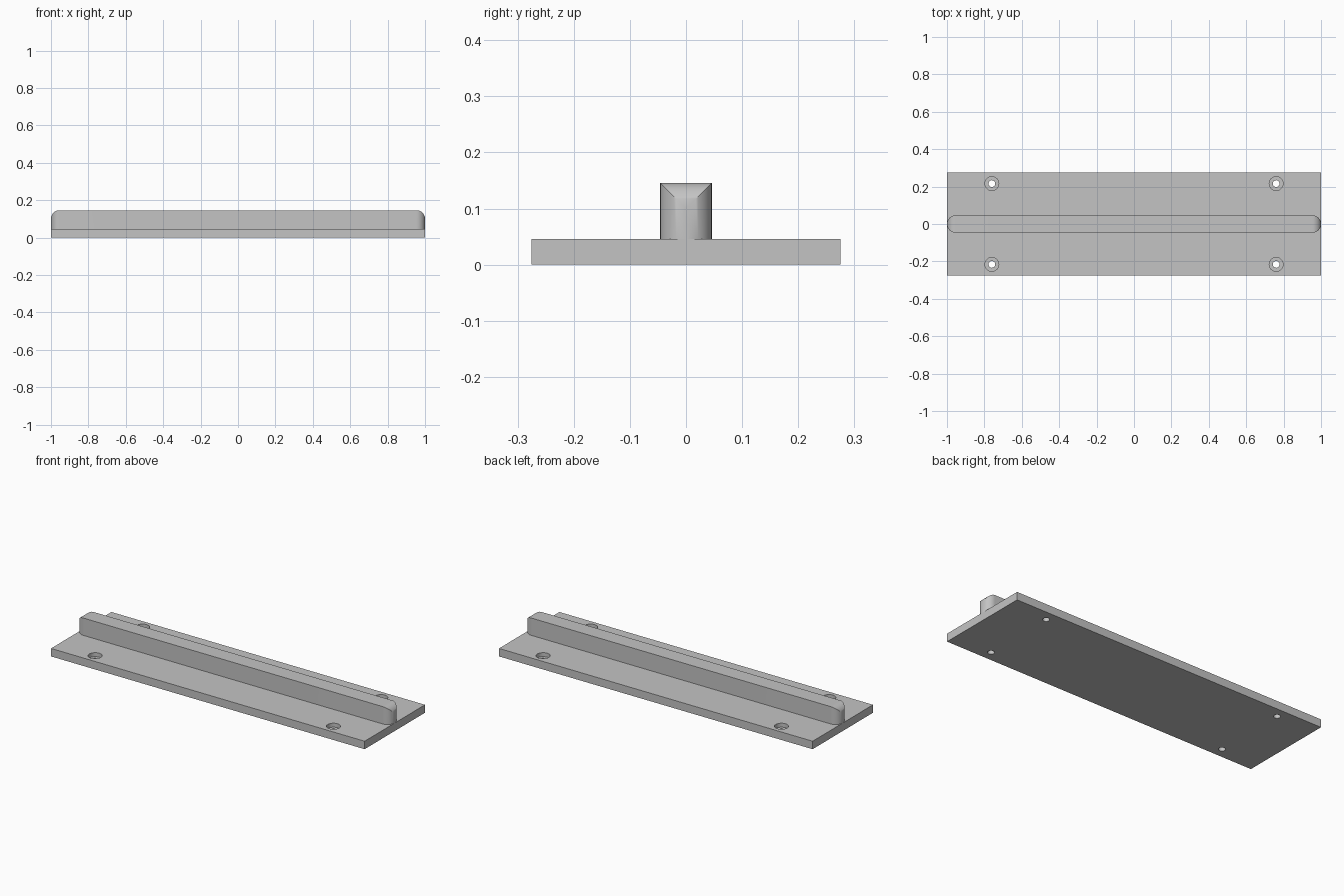
import bpy, bmesh
from math import sin, cos, pi, radians

LENGTH, DEPTH, THICK = 2.0, 0.55, 0.046      # base plate
R, TOP = 0.046, 0.146                        # rail half width / end radius, rail top
HOLE_X, HOLE_Y = 0.76, 0.216                 # screw hole centres

if "Cube" in bpy.data.objects:
    bpy.data.objects.remove(bpy.data.objects["Cube"])

grey = bpy.data.materials.new("plain_grey")
grey.use_nodes = True
grey.diffuse_color = (0.55, 0.55, 0.55, 1)
grey.node_tree.nodes["Principled BSDF"].inputs["Base Color"].default_value = grey.diffuse_color


def make_object(name, bm):
    bmesh.ops.remove_doubles(bm, verts=bm.verts, dist=1e-5)
    bmesh.ops.recalc_face_normals(bm, faces=bm.faces)
    mesh = bpy.data.meshes.new(name)
    bm.to_mesh(mesh)
    bm.free()
    mesh.materials.append(grey)
    obj = bpy.data.objects.new(name, mesh)
    bpy.context.collection.objects.link(obj)
    return obj


def loft(bm, loops):
    """Skin a list of vertex loops and cap both ends."""
    rings = [[bm.verts.new(p) for p in loop] for loop in loops]
    n = len(rings[0])
    for a, b in zip(rings, rings[1:]):
        for i in range(n):
            j = (i + 1) % n
            bm.faces.new((a[i], a[j], b[j], b[i]))
    bm.faces.new(rings[0][::-1])
    bm.faces.new(rings[-1])


def activate(obj):
    bpy.ops.object.select_all(action='DESELECT')
    obj.select_set(True)
    bpy.context.view_layer.objects.active = obj


def smooth(obj):
    activate(obj)
    bpy.ops.object.shade_smooth_by_angle(angle=radians(30))


# Base plate
bm = bmesh.new()
hx, hy = LENGTH / 2, DEPTH / 2
loft(bm, [[(-hx, -hy, z), (hx, -hy, z), (hx, hy, z), (-hx, hy, z)] for z in (0, THICK)])
plate = make_object("base_plate", bm)

# Stepped pins that cut the four counterbored screw holes
bm = bmesh.new()
SIDES = 32
steps = ((-0.02, 0.018), (0.023, 0.018), (0.023, 0.037), (0.07, 0.037))
for sx in (-1, 1):
    for sy in (-1, 1):
        loft(bm, [[(sx * HOLE_X + r * cos(2 * pi * i / SIDES),
                    sy * HOLE_Y + r * sin(2 * pi * i / SIDES), z)
                   for i in range(SIDES)] for z, r in steps])
pins = make_object("hole_cutter", bm)
pins.hide_render = True

cut = plate.modifiers.new("screw_holes", 'BOOLEAN')
cut.operation, cut.solver, cut.object = 'DIFFERENCE', 'EXACT', pins
activate(plate)
bpy.ops.object.modifier_apply(modifier=cut.name)
bpy.data.objects.remove(pins)
smooth(plate)

# Rail: round-ended in plan, with its top rolled down at both ends
STEPS = 16
angles = [pi / 2 * i / STEPS for i in range(STEPS + 1)]
stations = [(-1, a) for a in reversed(angles)] + [(1, a) for a in angles]
loops = []
for side, a in stations:
    x = side * (hx - R + R * sin(a))
    w = max(R * cos(a), 1e-7)
    z = TOP - R + R * cos(a)
    loops.append([(x, -w, THICK), (x, w, THICK), (x, w, z), (x, -w, z)])
bm = bmesh.new()
loft(bm, loops)
smooth(make_object("rail", bm))
